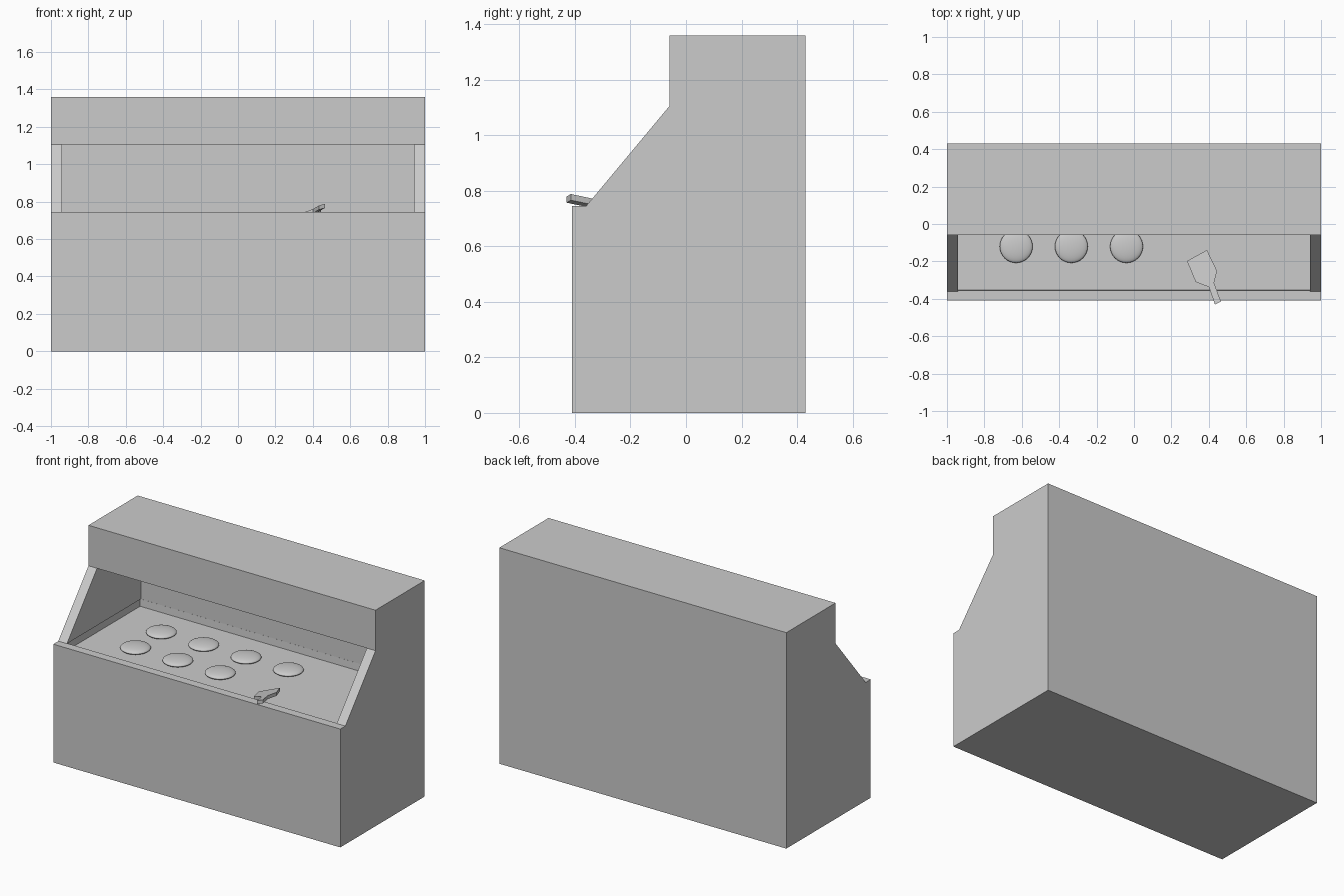
import bpy, bmesh

cube = bpy.data.objects.get("Cube")
if cube:
    bpy.data.objects.remove(cube, do_unlink=True)

steel = bpy.data.materials.new("plain_grey")
steel.use_nodes = True
GREY = (0.6, 0.6, 0.6, 1)
steel.diffuse_color = GREY
steel.node_tree.nodes["Principled BSDF"].inputs["Base Color"].default_value = GREY


def finish(bm, name, smooth=False):
    bmesh.ops.recalc_face_normals(bm, faces=bm.faces)
    for f in bm.faces:
        f.smooth = smooth
    mesh = bpy.data.meshes.new(name)
    bm.to_mesh(mesh)
    bm.free()
    mesh.materials.append(steel)
    obj = bpy.data.objects.new(name, mesh)
    bpy.context.collection.objects.link(obj)
    return obj


def prism(points, offset):
    """Extrude a flat outline along an offset vector."""
    bm = bmesh.new()
    face = bm.faces.new([bm.verts.new(p) for p in points])
    ext = bmesh.ops.extrude_face_region(bm, geom=[face])
    moved = [v for v in ext["geom"] if isinstance(v, bmesh.types.BMVert)]
    bmesh.ops.translate(bm, verts=moved, vec=offset)
    bmesh.ops.recalc_face_normals(bm, faces=bm.faces)
    return bm


def side_prism(profile, x0, x1):
    return prism([(x0, y, z) for y, z in profile], (x1 - x0, 0, 0))


FRONT, BACK, WALL = -0.41, 0.43, 0.376
LEDGE, HOOD, TOP = 0.745, 1.105, 1.36
HOOD_FRONT, CHEEK_FRONT = -0.06, -0.36
INNER = 0.94

# Base cabinet with a sunken cooking plate
bm = side_prism([(FRONT, 0), (BACK, 0), (BACK, LEDGE), (FRONT, LEDGE)], -1, 1)
top = max(bm.faces, key=lambda f: f.calc_center_median().z)
bmesh.ops.inset_region(bm, faces=[top], thickness=0.077)
bmesh.ops.inset_region(bm, faces=[top], thickness=0.004)
bmesh.ops.translate(bm, verts=list(top.verts), vec=(0, 0, -0.045))
finish(bm, "base_cabinet")

# Sloped side cheeks
cheek = [(CHEEK_FRONT, LEDGE), (BACK, LEDGE), (BACK, HOOD), (HOOD_FRONT, HOOD)]
for name, side in (("left_cheek", 1), ("right_cheek", -1)):
    finish(side_prism(cheek, side * INNER, side), name)

# Back panel and hood
finish(side_prism([(WALL, LEDGE), (BACK, LEDGE), (BACK, HOOD), (WALL, HOOD)],
                  -INNER, INNER), "back_panel")
finish(side_prism([(HOOD_FRONT, HOOD), (BACK, HOOD), (BACK, TOP), (HOOD_FRONT, TOP)],
                  -1, 1), "hood")

# Patties in two rows on the plate
for row, y, count in (("front", -0.12, 3), ("back", 0.137, 4)):
    for i in range(count):
        bm = bmesh.new()
        bmesh.ops.create_uvsphere(bm, u_segments=32, v_segments=16, radius=0.088)
        bmesh.ops.scale(bm, verts=bm.verts, vec=(1, 1, 0.23))
        patty = finish(bm, f"{row}_patty_{i + 1}", smooth=True)
        patty.location = (-0.63 + 0.295 * i, y, 0.712)

# Spatula leaning over the front ledge
outline = [(0.283, -0.198), (0.39, -0.139), (0.444, -0.251), (0.428, -0.315),
           (0.465, -0.415), (0.433, -0.43), (0.40, -0.337), (0.33, -0.31)]
blade = [(x, y, 0.76 + 0.33 * (x - 0.40) - 0.09 * (y + 0.337)) for x, y in outline]
finish(prism(blade, (0, 0, -0.022)), "spatula")
